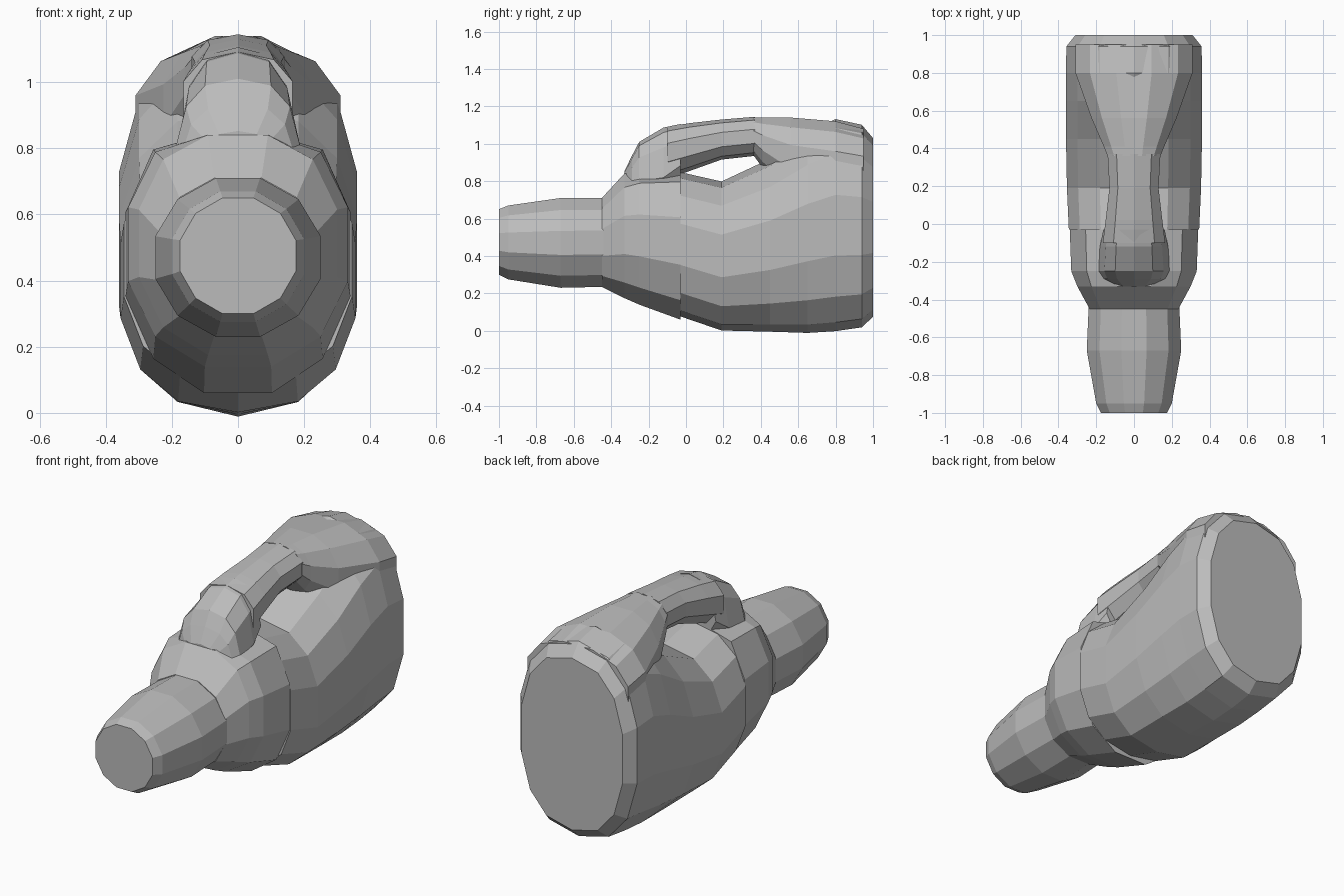
import bpy
import bmesh
from math import cos, sin, pi

cube = bpy.data.objects.get("Cube")
if cube:
    bpy.data.objects.remove(cube, do_unlink=True)

grey = bpy.data.materials.new("plain grey")
grey.use_nodes = True
grey.diffuse_color = (0.5, 0.5, 0.5, 1)
grey.node_tree.nodes["Principled BSDF"].inputs["Base Color"].default_value = (0.5, 0.5, 0.5, 1)


def power(v, e):
    return abs(v) ** e * (1 if v > 0 else -1)


def loft(name, sections, sides=12, roundness=2.0, taper=0.0, ceiling=9.0):
    """Skin faceted rounded rings, each given as (y, low z, high z, half width)."""
    bm = bmesh.new()
    rings = []
    for y, low, high, half in sections:
        ring = []
        for i in range(sides):
            a = 2 * pi * (i + 0.5) / sides
            u, v = power(cos(a), 2 / roundness), power(sin(a), 2 / roundness)
            # stretch so the flat sides still reach the full width and height
            u, v = [c / power(cos(pi / sides), 2 / roundness) for c in (u, v)]
            x = half * u * (1 - taper * (v + 1) / 2)
            z = (low + high) / 2 + v * (high - low) / 2
            ring.append(bm.verts.new((x, y, min(z, ceiling))))
        rings.append(ring)
    for a, b in zip(rings, rings[1:]):
        for i in range(sides):
            j = (i + 1) % sides
            bm.faces.new((a[i], a[j], b[j], b[i]))
    bm.faces.new(rings[0])
    bm.faces.new(rings[-1])
    bmesh.ops.recalc_face_normals(bm, faces=bm.faces)
    mesh = bpy.data.meshes.new(name)
    bm.to_mesh(mesh)
    bm.free()
    mesh.materials.append(grey)
    obj = bpy.data.objects.new(name, mesh)
    bpy.context.collection.objects.link(obj)
    return obj


# Capped neck
loft("neck", [(-1, 0.3, 0.65, 0.175), (-0.95, 0.275, 0.67, 0.2),
              (-0.67, 0.23, 0.71, 0.25), (-0.44, 0.235, 0.71, 0.24)])

# Shoulder with a flat seat under the handle
loft("shoulder", [(-0.45, 0.235, 0.71, 0.235), (-0.33, 0.175, 0.85, 0.3),
                  (-0.25, 0.14, 0.88, 0.332), (-0.03, 0.06, 0.9, 0.34)],
     roundness=2.2, ceiling=0.84)

# Main container
loft("body", [(-0.03, 0.085, 0.84, 0.345), (0.19, 0.01, 0.79, 0.355),
              (0.45, 0.005, 0.91, 0.36), (0.65, 0.0, 1.05, 0.36),
              (0.8, 0.01, 1.12, 0.36), (0.94, 0.03, 1.09, 0.358),
              (1, 0.085, 1.02, 0.31)], sides=14, roundness=2.4)

# Raised wedge joining the handle to the container
loft("handle_root", [(0.36, 0.94, 1.14, 0.14), (0.41, 0.87, 1.14, 0.16),
                     (0.56, 0.72, 1.14, 0.225), (0.8, 0.66, 1.12, 0.31),
                     (0.95, 0.66, 1.08, 0.31)], roundness=2.2)

# Grip and its front leg
loft("handle_leg", [(-0.33, 0.72, 0.85, 0.12), (-0.29, 0.72, 0.93, 0.19),
                    (-0.25, 0.72, 1.005, 0.21), (-0.12, 0.72, 1.08, 0.2),
                    (-0.03, 0.8, 1.1, 0.18)], sides=10, roundness=2.8, taper=0.35)
loft("handle_grip", [(-0.1, 0.82, 1.085, 0.165), (0.02, 0.86, 1.105, 0.15),
                     (0.19, 0.92, 1.125, 0.13), (0.37, 0.94, 1.14, 0.14)],
     sides=10, roundness=2.3)
